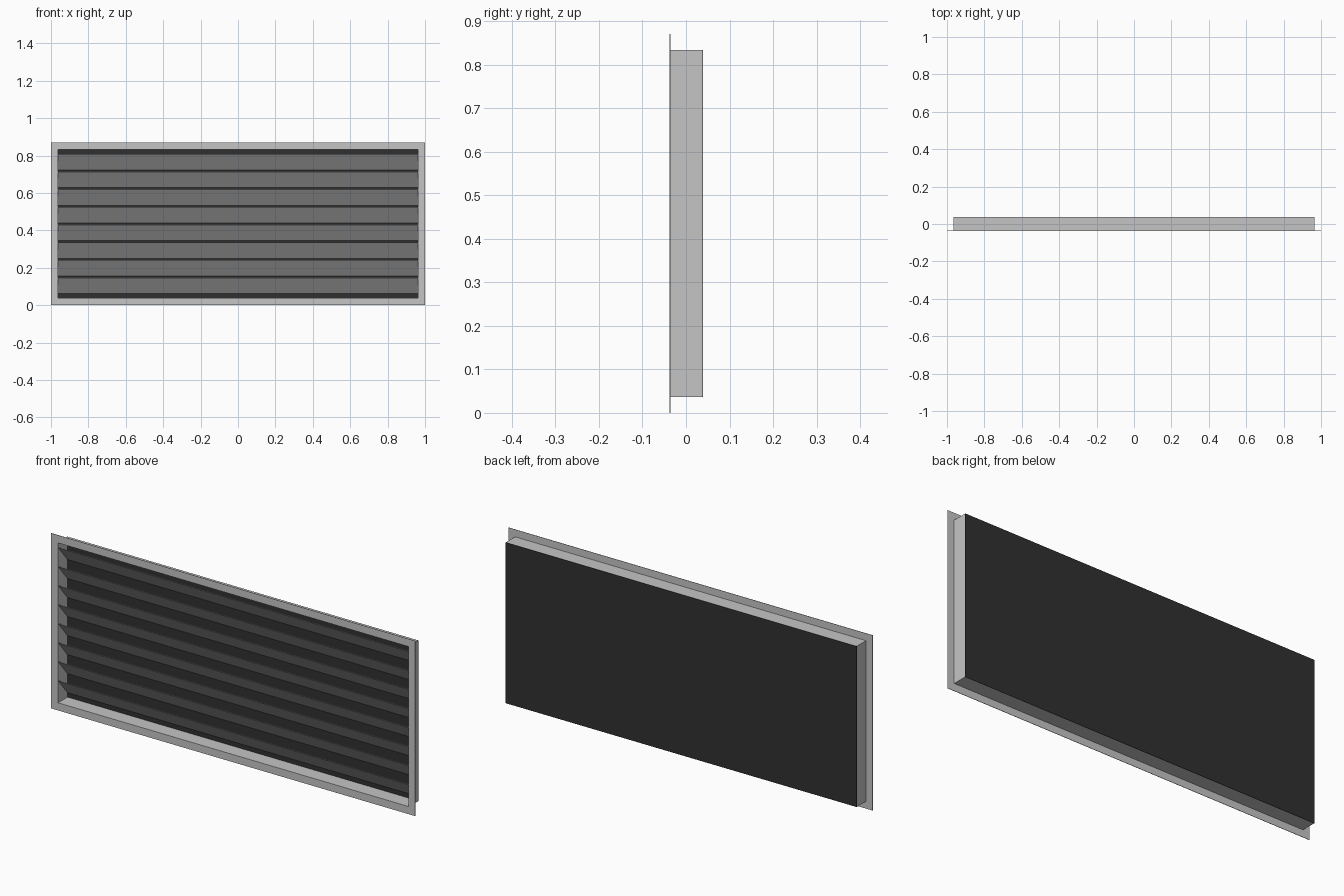
import bpy
from math import atan2, hypot

if "Cube" in bpy.data.objects:
    bpy.data.objects.remove(bpy.data.objects["Cube"])


def material(name, rgb):
    m = bpy.data.materials.new(name)
    m.use_nodes = True
    m.diffuse_color = (*rgb, 1)
    m.node_tree.nodes["Principled BSDF"].inputs["Base Color"].default_value = (*rgb, 1)
    return m


metal = material("light grey metal", (0.55, 0.56, 0.55))
black = material("dark backing", (0.03, 0.03, 0.03))


def box(name, centre, size, mat, tilt=0):
    bpy.ops.mesh.primitive_cube_add(size=1, location=centre)
    ob = bpy.context.object
    ob.name = name
    ob.scale = size
    bpy.ops.object.transform_apply(location=False, rotation=False, scale=True)
    ob.rotation_euler.x = tilt
    ob.data.materials.append(mat)
    return ob


# Overall dimensions
width, height, depth = 2.0, 0.87, 0.075
rim = 0.036
sheet = 0.002
inner_w, inner_h = width - 2 * rim, height - 2 * rim
mid = height / 2
front, back = -depth / 2, depth / 2

# Flat flange around the opening, and the duct walls behind it
for side, s in (("left", 1), ("right", -1)):
    box(f"flange_{side}", (s * (width - rim) / 2, front + sheet / 2, mid),
        (rim, sheet, height), metal)
    box(f"wall_{side}", (s * (inner_w - sheet) / 2, 0, mid),
        (sheet, depth, inner_h), metal)
for side, s in (("top", 1), ("bottom", -1)):
    box(f"flange_{side}", (0, front + sheet / 2, mid + s * (height - rim) / 2),
        (inner_w, sheet, rim), metal)
    box(f"wall_{side}", (0, 0, mid + s * (inner_h - sheet) / 2),
        (inner_w - 2 * sheet, depth, sheet), metal)

# Dark backing panel closing the duct
box("back_panel", (0, back, mid), (inner_w, sheet, inner_h), black)

# Sloping slats, high at the front and low at the back
count, pitch = 8, 0.0945
rise, run = 0.085, depth - 0.004
for i in range(count):
    z = mid + (i - (count - 1) / 2) * pitch
    box(f"slat_{i + 1}", (0, 0, z), (inner_w - 2 * sheet, hypot(rise, run), sheet),
        metal, -atan2(rise, run))
